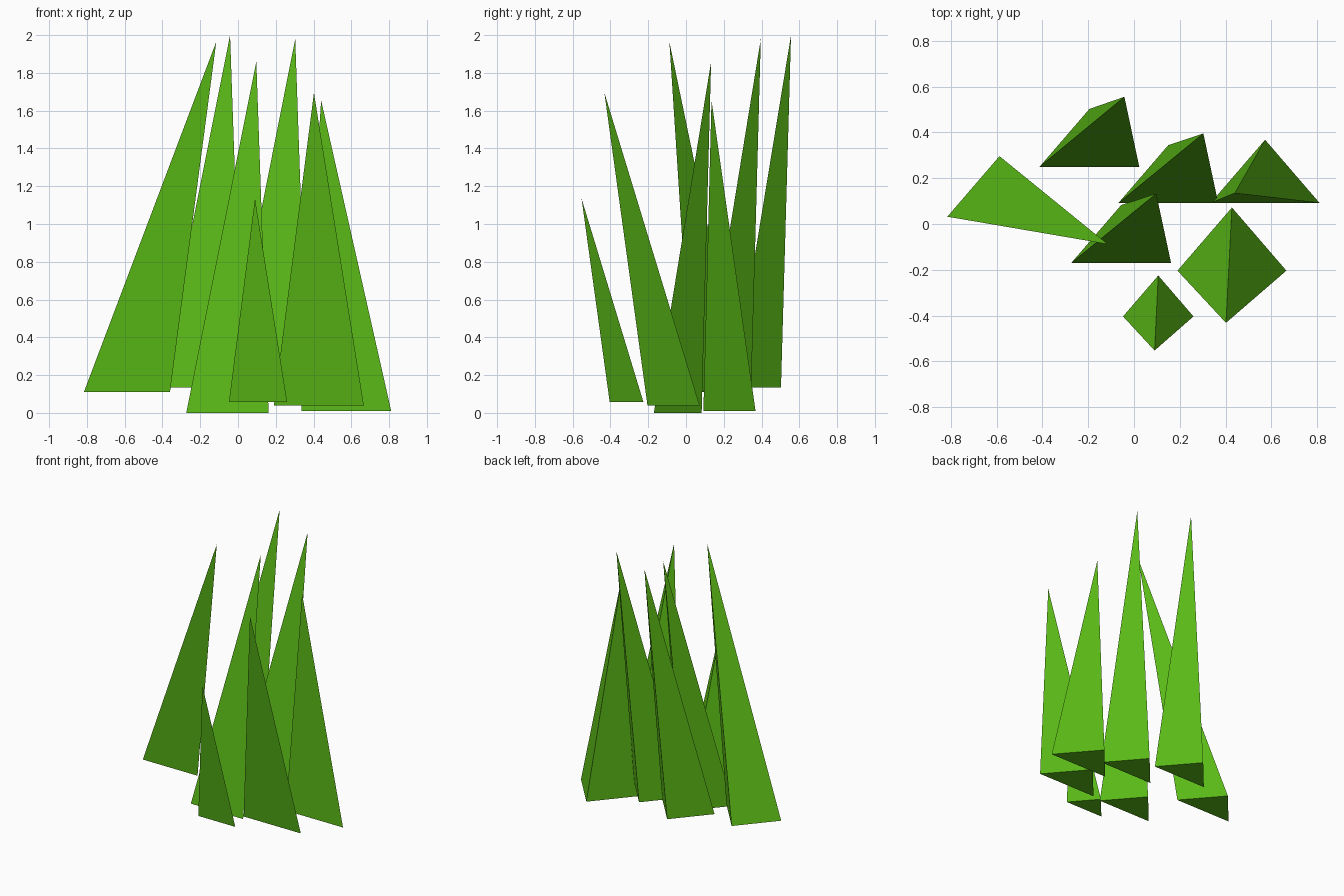
import bpy, bmesh
from mathutils import Vector

if "Cube" in bpy.data.objects:
    bpy.data.objects.remove(bpy.data.objects["Cube"])

green = bpy.data.materials.new("grass_green")
green.diffuse_color = (0.10, 0.48, 0.008, 1)
green.use_nodes = True
green.node_tree.nodes["Principled BSDF"].inputs["Base Color"].default_value = green.diffuse_color

BASE_RATIO = 0.58  # depth of the triangular base relative to its width


def grass_blade(name, x, y, z, width, tip):
    """Leaning three-sided spike; (x, y, z) is the middle of its front base edge."""
    bm = bmesh.new()
    left, right, back, top = [bm.verts.new(Vector(p)) for p in (
        (x - width / 2, y, z), (x + width / 2, y, z),
        (x, y + width * BASE_RATIO, z), tip)]
    for face in ((left, back, right), (left, right, top),
                 (right, back, top), (back, left, top)):
        bm.faces.new(face)
    bmesh.ops.recalc_face_normals(bm, faces=bm.faces[:])
    mesh = bpy.data.meshes.new(name)
    bm.to_mesh(mesh)
    bm.free()
    mesh.materials.append(green)
    obj = bpy.data.objects.new(name, mesh)
    bpy.context.collection.objects.link(obj)


# base x, y, z, width, tip
blades = [
    (-0.588, 0.032, 0.11, 0.456, (-0.115, -0.088, 1.965)),
    (-0.195, 0.250, 0.135, 0.436, (-0.042, 0.556, 2.0)),
    (0.150, 0.092, 0.11, 0.436, (0.303, 0.396, 1.98)),
    (-0.056, -0.170, 0.0, 0.436, (0.097, 0.133, 1.86)),
    (0.573, 0.092, 0.01, 0.476, (0.440, 0.135, 1.655)),
    (0.428, -0.204, 0.04, 0.476, (0.402, -0.432, 1.695)),
    (0.106, -0.404, 0.057, 0.308, (0.090, -0.553, 1.135)),
]
for i, blade in enumerate(blades, 1):
    grass_blade(f"grass_blade_{i}", *blade)
